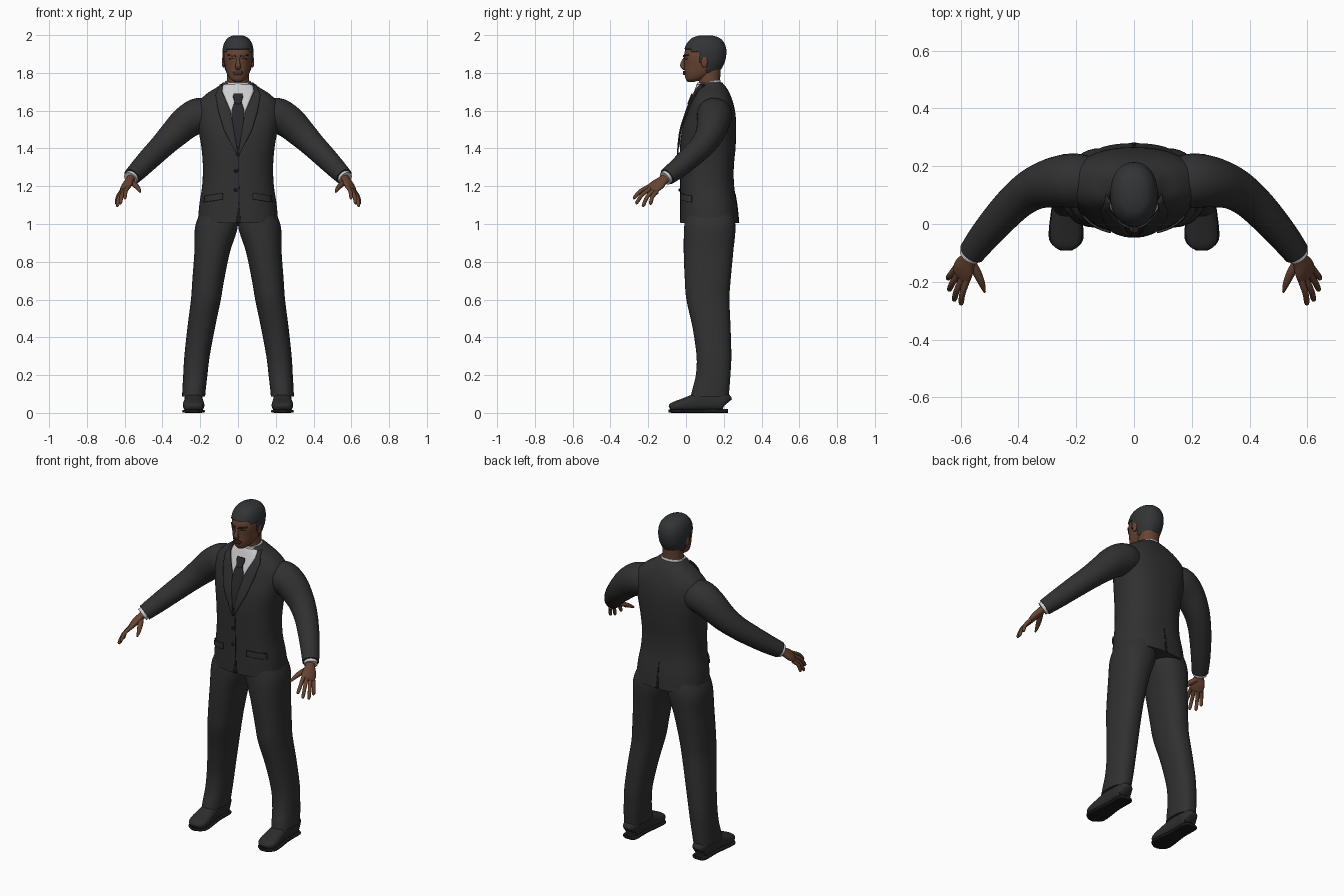
import bpy, bmesh, math
from mathutils import Vector, Matrix
from mathutils.bvhtree import BVHTree

cube = bpy.data.objects.get("Cube")
if cube:
    bpy.data.objects.remove(cube)


def material(name, color):
    m = bpy.data.materials.new(name)
    m.use_nodes = True
    m.diffuse_color = (*color, 1)
    bsdf = m.node_tree.nodes["Principled BSDF"]
    bsdf.inputs["Base Color"].default_value = (*color, 1)
    bsdf.inputs["Roughness"].default_value = 0.8
    return m


SUIT = material("charcoal suit", (0.030, 0.030, 0.031))
TIE = material("dark tie", (0.022, 0.022, 0.024))
SEAM = material("black seam", (0.010, 0.010, 0.011))
SHOE = material("shoe leather", (0.026, 0.026, 0.027))
SHIRT = material("white shirt", (0.62, 0.62, 0.64))
SKIN = material("brown skin", (0.135, 0.058, 0.032))
LIPS = material("dark skin", (0.07, 0.028, 0.018))
HAIR = material("dark hair", (0.032, 0.034, 0.037))
SIDES = (("left", 1), ("right", -1))


def finish(bm, name, mat, sx=1, angle=50):
    """Turn a bmesh into a smooth shaded object, flipped in x when sx is -1."""
    bm.transform(Matrix.Diagonal((sx, 1, 1, 1)))
    bmesh.ops.recalc_face_normals(bm, faces=bm.faces)
    mesh = bpy.data.meshes.new(name)
    bm.to_mesh(mesh)
    bm.free()
    mesh.materials.append(mat)
    ob = bpy.data.objects.new(name, mesh)
    bpy.context.collection.objects.link(ob)
    bpy.ops.object.select_all(action="DESELECT")
    ob.select_set(True)
    bpy.context.view_layer.objects.active = ob
    bpy.ops.object.shade_smooth_by_angle(angle=math.radians(angle))
    return ob


def spline(rows, steps):
    """Smooth the rows of numbers with a Catmull-Rom curve."""
    out = []
    for i in range(len(rows) - 1):
        a, b, c, d = (rows[max(0, min(len(rows) - 1, i + k))] for k in (-1, 0, 1, 2))
        for s in range(steps):
            t = s / steps
            out.append([q + t / 2 * (r - p + t * (2 * p - 5 * q + 4 * r - w + t * (3 * (q - r) + w - p)))
                        for p, q, r, w in zip(a, b, c, d)])
    return out + [list(rows[-1])]


def unit_ring(count, power):
    for k in range(count):
        a = math.tau * k / count
        c, s = math.cos(a), math.sin(a)
        yield (math.copysign(abs(c) ** (2 / power), c), math.copysign(abs(s) ** (2 / power), s))


def skin_rings(rings, caps=True):
    bm = bmesh.new()
    loops = [[bm.verts.new(p) for p in ring] for ring in rings]
    n = len(loops[0])
    for lo, hi in zip(loops, loops[1:]):
        for k in range(n):
            bm.faces.new((lo[k], lo[(k + 1) % n], hi[(k + 1) % n], hi[k]))
    if caps:
        bm.faces.new(loops[0])
        bm.faces.new(loops[-1])
    return bm


def loft(rows, power=2.2, count=40, steps=5, tilt=0, grow=0):
    """Stack level rings given as height, centre x, half width, front y, back y."""
    rings = []
    for z, cx, rx, yf, yb in spline(rows, steps):
        cy, ry = (yf + yb) / 2, (yb - yf) / 2
        rings.append([Vector((cx + (rx + grow) * u, cy + (ry + grow) * v, z + tilt * ry * v))
                      for u, v in unit_ring(count, power)])
    return skin_rings(rings)


def tube(points, side=None, power=2.0, count=20, steps=4):
    """Sweep a ring along points given as x, y, z, half width, half height."""
    path = spline(points, steps)
    rings = []
    for i, p in enumerate(path):
        a, b = path[max(i - 1, 0)], path[min(i + 1, len(path) - 1)]
        along = (Vector(b[:3]) - Vector(a[:3])).normalized()
        across = Vector(side) if side else along.cross(Vector((0, 0, 1)))
        across = (across - along * across.dot(along)).normalized()
        up = across.cross(along)
        rings.append([Vector(p[:3]) + across * u * p[3] + up * v * p[4] for u, v in unit_ring(count, power)])
    return skin_rings(rings)


def ball(name, at, size, mat):
    bm = bmesh.new()
    bmesh.ops.create_uvsphere(bm, u_segments=16, v_segments=10, radius=1)
    bm.transform(Matrix.Translation(at) @ Matrix.Diagonal((*size, 1)))
    return finish(bm, name, mat)


def along_edge(edge, t):
    f = t * (len(edge) - 1)
    i = min(int(f), len(edge) - 2)
    return Vector(edge[i]).lerp(Vector(edge[i + 1]), f - i)


def patch(name, edge_a, edge_b, mat, tree, lift, sx=1, back=False, rows=20, cols=6):
    """Lay a thin plate on a surface between two edges of x, z points."""
    bm = bmesh.new()
    d = -1 if back else 1
    grid = []
    for r in range(rows + 1):
        a, b = along_edge(edge_a, r / rows), along_edge(edge_b, r / rows)
        line = []
        for c in range(cols + 1):
            p = a.lerp(b, c / cols)
            hit = tree.ray_cast(Vector((p.x, -d, p.y)), Vector((0, d, 0)))[0]
            y = hit.y if hit else 0.12
            line.append(bm.verts.new((p.x, y - d * lift, p.y)))
        grid.append(line)
    for r in range(rows):
        for c in range(cols):
            bm.faces.new((grid[r][c], grid[r][c + 1], grid[r + 1][c + 1], grid[r + 1][c]))
    ob = finish(bm, name, mat, sx)
    mod = ob.modifiers.new("thickness", "SOLIDIFY")
    mod.thickness, mod.offset = 0.007, 0
    return ob


# Jacket body
body = loft([(1.005, 0, .213, -.03, .28), (1.1, 0, .205, -.03, .27), (1.2, 0, .19, -.03, .255),
             (1.3, 0, .186, -.032, .253), (1.4, 0, .193, -.032, .262), (1.5, 0, .21, -.02, .266),
             (1.58, 0, .222, .005, .262), (1.64, 0, .213, .025, .25), (1.69, 0, .165, .045, .232),
             (1.725, 0, .11, .058, .212), (1.75, 0, .08, .07, .19)], power=2.4, count=56)
body_tree = BVHTree.FromBMesh(body)
finish(body, "jacket_body", SUIT)

# Shirt, tie and jacket details
patch("shirt_front", [(-.075, 1.737), (-.087, 1.71), (-.04, 1.6), (-.004, 1.42)],
      [(.075, 1.737), (.087, 1.71), (.04, 1.6), (.004, 1.42)], SHIRT, body_tree, .003, cols=12)
finish(loft([(1.70, 0, .078, .055, .185), (1.735, 0, .073, .055, .185), (1.755, 0, .068, .058, .182)],
            tilt=.12), "shirt_collar", SHIRT)
patch("tie_blade", [(-.016, 1.655), (-.034, 1.6), (-.03, 1.5), (-.004, 1.4)],
      [(.016, 1.655), (.034, 1.6), (.03, 1.5), (.004, 1.4)], TIE, body_tree, .008)
patch("tie_knot", [(-.024, 1.69), (-.026, 1.67), (-.014, 1.635)],
      [(.024, 1.69), (.026, 1.67), (.014, 1.635)], TIE, body_tree, .013)
for side, sx in SIDES:
    patch(side + "_lapel", [(.082, 1.735), (.085, 1.70), (.04, 1.6), (.022, 1.5), (.0, 1.37)],
          [(.095, 1.735), (.118, 1.68), (.105, 1.6), (.075, 1.5), (.004, 1.36)], SUIT, body_tree, .011, sx)
    patch(side + "_pocket_flap", [(.08, 1.165), (.08, 1.13)], [(.175, 1.15), (.18, 1.115)],
          SUIT, body_tree, .006, sx)
patch("front_closure", [(.0, 1.365), (.004, 1.1), (-.012, 1.008)], [(.004, 1.365), (.008, 1.1), (.014, 1.008)],
      SEAM, body_tree, -.001)
patch("back_vent", [(-.002, 1.16), (-.008, 1.008)], [(.002, 1.16), (.008, 1.008)],
      SEAM, body_tree, -.001, back=True)
for i, z in enumerate((1.28, 1.18)):
    ball(f"button_{i + 1}", (-.012, -.034, z), (.009, .005, .009), SEAM)

# Sleeves, cuffs and hands
KNUCKLES = {"index": ((.578, -.192, 1.20), (.600, -.28, 1.135)),
            "middle": ((.594, -.188, 1.188), (.624, -.266, 1.108)),
            "ring": ((.608, -.172, 1.178), (.641, -.23, 1.093)),
            "little": ((.617, -.154, 1.172), (.645, -.19, 1.105))}
for side, sx in SIDES:
    finish(tube([(.13, .145, 1.565, .08, .08), (.2, .15, 1.575, .094, .094), (.27, .145, 1.54, .088, .088),
                 (.34, .125, 1.475, .075, .076), (.4, .085, 1.415, .066, .066), (.46, .025, 1.355, .06, .06),
                 (.52, -.045, 1.293, .053, .053), (.562, -.1, 1.25, .046, .046)], count=28),
           side + "_sleeve", SUIT, sx)
    finish(tube([(.54, -.07, 1.273, .038, .038), (.57, -.111, 1.241, .038, .038)]), side + "_cuff", SHIRT, sx)
    finish(tube([(.555, -.09, 1.255, .027, .024), (.572, -.12, 1.233, .029, .021),
                 (.588, -.15, 1.208, .041, .02), (.597, -.178, 1.188, .040, .015),
                 (.601, -.188, 1.18, .028, .008)], side=(.05, .05, -.03)), side + "_palm", SKIN, sx)
    for finger, (root, tip) in KNUCKLES.items():
        a, b = Vector(root), Vector(tip)
        mid = a.lerp(b, .5) + Vector((.005, -.005, .007))
        finish(tube([(*a, .012, .012), (*mid, .0105, .0105), (*a.lerp(b, .92), .009, .009), (*b, .003, .003)],
                    count=12), f"{side}_{finger}_finger", SKIN, sx)
    finish(tube([(.565, -.13, 1.222, .015, .015), (.543, -.17, 1.205, .015, .014),
                 (.526, -.208, 1.185, .011, .011), (.517, -.236, 1.168, .004, .004)], count=12),
           side + "_thumb", SKIN, sx)

# Trousers and shoes
for side, sx in SIDES:
    finish(loft([(1.06, .105, .095, .0, .25), (.98, .115, .113, -.01, .262), (.85, .137, .094, -.012, .25),
                 (.7, .158, .084, -.006, .236), (.6, .17, .079, .002, .23), (.45, .195, .073, .035, .236),
                 (.3, .217, .067, .056, .24), (.2, .226, .064, .052, .235), (.13, .232, .062, .035, .23),
                 (.088, .235, .061, .025, .226)], power=2.3), side + "_trouser_leg", SUIT, sx)
    finish(tube([(.235, .217, .05, .025, .03), (.235, .2, .06, .044, .05), (.235, .12, .066, .048, .056),
                 (.235, .05, .055, .05, .046), (.235, -.02, .041, .057, .033), (.235, -.06, .034, .052, .026),
                 (.235, -.08, .029, .038, .019), (.235, -.087, .026, .02, .01)], power=2.6, count=28),
           side + "_shoe", SHOE, sx)
    finish(tube([(.235, .222, .01, .028, .01), (.235, .2, .01, .046, .01), (.235, .1, .01, .046, .01),
                 (.235, -.02, .009, .06, .009), (.235, -.065, .009, .054, .009),
                 (.235, -.092, .01, .02, .008)], power=4, count=28), side + "_shoe_sole", SEAM, sx)

# Neck and head
finish(loft([(1.67, 0, .064, .075, .185), (1.74, 0, .058, .068, .18), (1.84, 0, .058, .07, .185)]), "neck", SKIN)
HEAD = [(1.753, 0, .02, .008, .045), (1.768, 0, .042, -.002, .1), (1.80, 0, .06, -.008, .165),
        (1.84, 0, .07, -.009, .193), (1.88, 0, .076, -.011, .204), (1.92, 0, .075, -.005, .205),
        (1.955, 0, .066, .012, .193), (1.98, 0, .046, .038, .168), (1.992, 0, .02, .075, .13)]
head = loft(HEAD, count=64, steps=8)
head_tree = BVHTree.FromBMesh(head)
finish(head, "head", SKIN)

# Hair cap trimmed along the hairline
def hairline(y):
    if y < .03:
        return 1.928
    if y < .07:
        return 1.91
    return 1.855 if y < .11 else 1.80


hair = loft(HEAD, count=64, steps=8, grow=.006)
bmesh.ops.translate(hair, verts=hair.verts, vec=(0, .002, .006))
bald = [f for f in hair.faces if f.calc_center_median().z < hairline(f.calc_center_median().y)]
bmesh.ops.delete(hair, geom=bald, context="FACES")
cap = finish(hair, "hair", HAIR)
shell = cap.modifiers.new("thickness", "SOLIDIFY")
shell.thickness, shell.offset = .008, -1

# Face
finish(tube([(0, .0, 1.888, .007, .006), (0, -.013, 1.862, .009, .01), (0, -.019, 1.84, .014, .012),
             (0, -.012, 1.826, .015, .01), (0, -.002, 1.82, .008, .006)], side=(1, 0, 0)), "nose", SKIN)
patch("upper_lip", [(-.026, 1.802), (-.026, 1.8)], [(.026, 1.802), (.026, 1.8)], LIPS, head_tree, .002, rows=2)
patch("mouth", [(-.02, 1.81), (-.026, 1.801), (-.016, 1.79)], [(.02, 1.81), (.026, 1.801), (.016, 1.79)],
      LIPS, head_tree, .004, rows=6)
for side, sx in SIDES:
    patch(side + "_eyebrow", [(.012, 1.893), (.012, 1.885)], [(.054, 1.897), (.054, 1.891)],
          HAIR, head_tree, .003, sx, rows=2)
    patch(side + "_eye", [(.016, 1.877), (.016, 1.873)], [(.046, 1.879), (.046, 1.872)],
          LIPS, head_tree, -.001, sx, rows=2)
    ball(side + "_ear", (sx * .077, .098, 1.858), (.009, .018, .031), SKIN)
